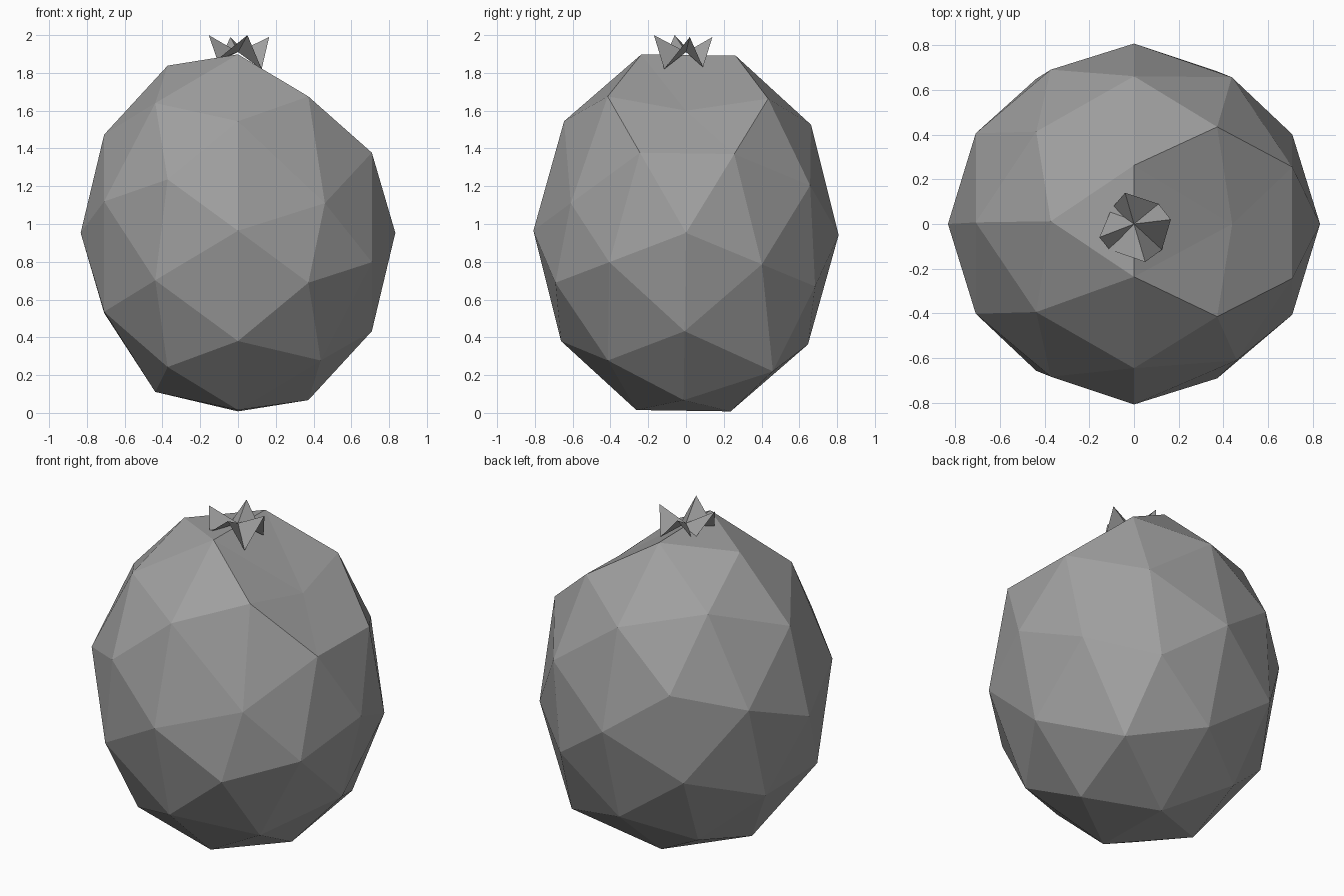
import bpy, bmesh, math
from mathutils import Matrix, Vector

cube = bpy.data.objects.get("Cube")
if cube:
    bpy.data.objects.remove(cube, do_unlink=True)

# One plain grey for everything
grey = bpy.data.materials.new("plain_grey")
grey.use_nodes = True
grey.diffuse_color = (0.35, 0.35, 0.35, 1)
grey.node_tree.nodes["Principled BSDF"].inputs["Base Color"].default_value = (0.35, 0.35, 0.35, 1)


def add_object(name, bm):
    """Turn a bmesh into a flat-shaded grey object."""
    mesh = bpy.data.meshes.new(name)
    bm.to_mesh(mesh)
    bm.free()
    mesh.materials.append(grey)
    obj = bpy.data.objects.new(name, mesh)
    bpy.context.collection.objects.link(obj)
    return obj


# Fruit body: low-poly sphere with its pole along x, stretched upward
bm = bmesh.new()
bmesh.ops.create_icosphere(bm, subdivisions=2, radius=1)
shape = (Matrix.Translation((0, 0, 0.953))
         @ Matrix.Rotation(-0.014, 4, 'X')
         @ Matrix.Diagonal((0.833, 0.808, 0.99, 1))
         @ Matrix.Rotation(math.pi / 2, 4, 'Y'))
bm.transform(shape)


def move_nearest(near, target):
    """Move the body corner closest to one point onto another."""
    v = min(bm.verts, key=lambda v: (v.co - Vector(near)).length)
    v.co = target


# Dented shoulder and two slightly uneven corners
move_nearest((0.44, 0, 1.80), (0.44, 0, 1.60))
move_nearest((0.44, -0.65, 1.22), (0.46, -0.61, 1.11))
move_nearest((0.44, 0.40, 0.27), (0.45, 0.46, 0.22))
add_object("fruit_body", bm)

# Crown: four flared tips folded against four low corners around a hub
tips = [(0.165, 0.02, 1.99), (-0.04, 0.14, 1.99),
        (-0.155, -0.06, 2.0), (0.05, -0.17, 2.0)]
corners = [(0.11, 0.09, 1.83), (-0.10, 0.07, 1.86),
           (-0.11, -0.115, 1.87), (0.125, -0.115, 1.82)]
bm = bmesh.new()
hub = bm.verts.new((0.0, 0.0, 1.91))
rim = [bm.verts.new(p) for pair in zip(tips, corners) for p in pair]
for i, v in enumerate(rim):
    bm.faces.new((hub, v, rim[(i + 1) % len(rim)]))
add_object("crown", bm)
